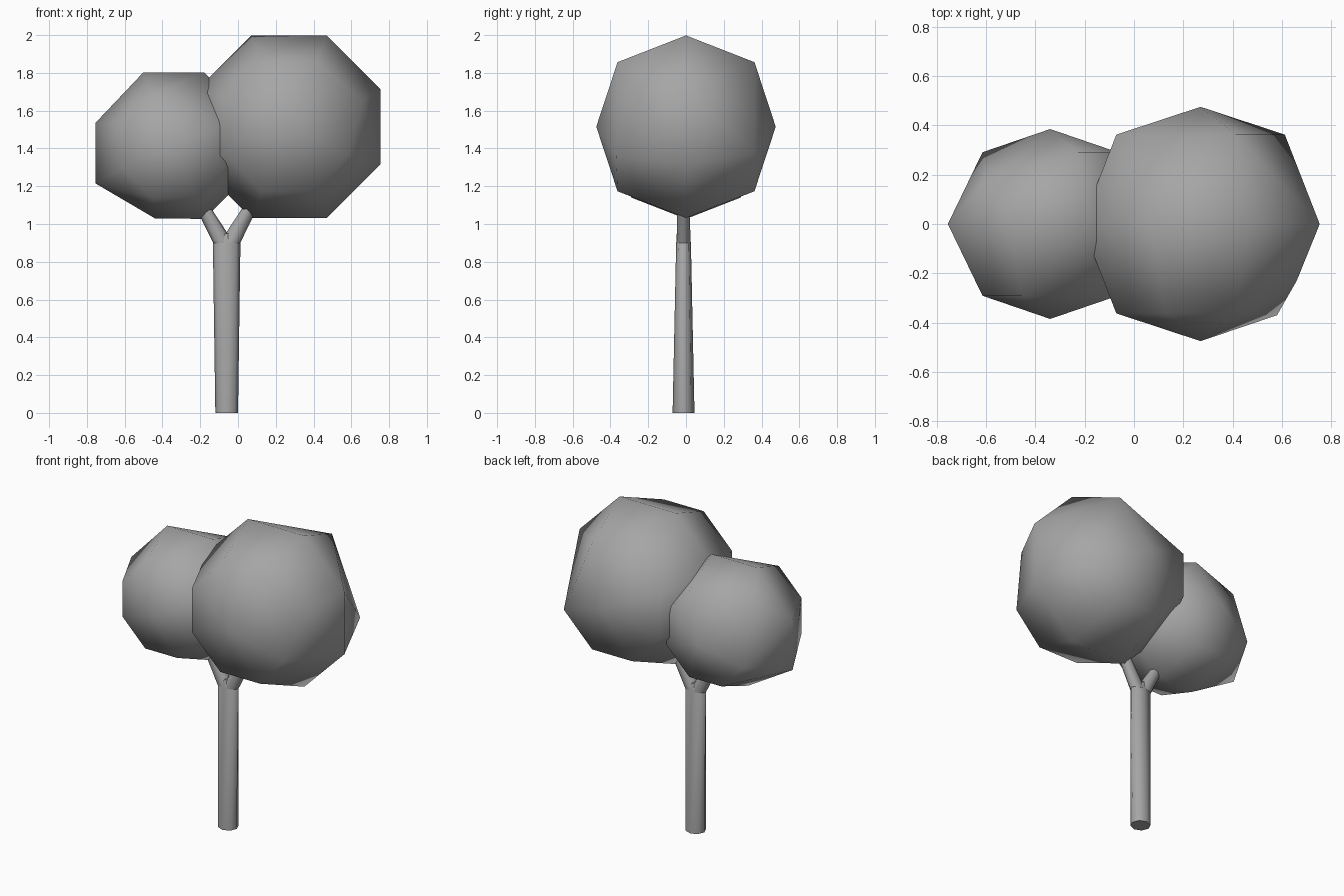
import bpy, bmesh, math
from mathutils import Vector

default_cube = bpy.data.objects.get("Cube")
if default_cube:
    bpy.data.objects.remove(default_cube, do_unlink=True)

GREY = (0.38, 0.38, 0.38, 1)
grey = bpy.data.materials.new("plain_grey")
grey.use_nodes = True
grey.diffuse_color = GREY
bsdf = next(n for n in grey.node_tree.nodes if n.type == 'BSDF_PRINCIPLED')
bsdf.inputs["Base Color"].default_value = GREY
bsdf.inputs["Roughness"].default_value = 0.9


def finish(bm, name):
    """Turn a bmesh into a smooth-shaded object."""
    bmesh.ops.recalc_face_normals(bm, faces=bm.faces)
    for f in bm.faces:
        f.smooth = len(f.verts) < 5      # end caps stay flat
    mesh = bpy.data.meshes.new(name)
    bm.to_mesh(mesh)
    bm.free()
    mesh.materials.append(grey)
    obj = bpy.data.objects.new(name, mesh)
    bpy.context.collection.objects.link(obj)
    return obj


def crown(name, centre, radius, pole, drop=(), moved=None):
    """Eight-sided ball with its poles along y; some points dropped or moved."""
    points = {("pole", s): Vector((0, s * pole, 0)) for s in (-1, 1)}
    for ring, lat in (("front", -45), ("middle", 0), ("back", 45)):
        r = radius * math.cos(math.radians(lat))
        y = 0.98 * radius * math.sin(math.radians(lat))
        for k in range(8):
            a = math.radians(22.5 + 45 * k)
            points[ring, k] = Vector((r * math.cos(a), y, r * math.sin(a)))
    for key, co in (moved or {}).items():
        points[key] = Vector(co)
    bm = bmesh.new()
    for key, co in points.items():
        if key not in drop:
            bm.verts.new(co + Vector(centre))
    bmesh.ops.convex_hull(bm, input=bm.verts)
    loose = [v for v in bm.verts if not v.link_faces]
    bmesh.ops.delete(bm, geom=loose, context='VERTS')
    return finish(bm, name)


def limb(name, sections, sides=8):
    """Loft elliptical sections given as (x, y, z, half width, half depth)."""
    bm = bmesh.new()
    rings = []
    for x, y, z, rx, ry in sections:
        angles = [math.tau * i / sides for i in range(sides)]
        rings.append([bm.verts.new((x + rx * math.cos(a), y + ry * math.sin(a), z))
                      for a in angles])
    for low, high in zip(rings, rings[1:]):
        for i in range(sides):
            j = (i + 1) % sides
            bm.faces.new((low[i], low[j], high[j], high[i]))
    bm.faces.new(rings[0])
    bm.faces.new(rings[-1])
    return finish(bm, name)


# Leaf crowns
crown("large_crown", (0.27, 0, 1.515), 0.523, 0.475,
      drop=[("back", 0), ("back", 2)],
      moved={("front", 0): (0.39, -0.23, 0.14),
             ("front", 7): (0.31, -0.37, -0.15)})
crown("small_crown", (-0.34, 0, 1.415), 0.42, 0.385,
      drop=[("back", 3), ("front", 1)],
      moved={("back", 2): (-0.26, 0.18, 0.25),
             ("middle", 3): (-0.415, 0, 0.12),
             ("middle", 4): (-0.415, 0, -0.2),
             ("middle", 5): (-0.10, 0, -0.385)})

# Trunk and its fork
TRUNK_X, TRUNK_Y = -0.06, -0.013
limb("trunk", [(TRUNK_X, TRUNK_Y, 0, 0.06, 0.058),
               (TRUNK_X, TRUNK_Y, 0.9, 0.073, 0.039),
               (TRUNK_X, TRUNK_Y, 0.95, 0.02, 0.03)])
for name, side in (("left_branch", 1), ("right_branch", -1)):
    limb(name, [(TRUNK_X + side * 0.017, TRUNK_Y, 0.9, 0.055, 0.037),
                (TRUNK_X + side * 0.12, TRUNK_Y, 1.08, 0.04, 0.033)])
